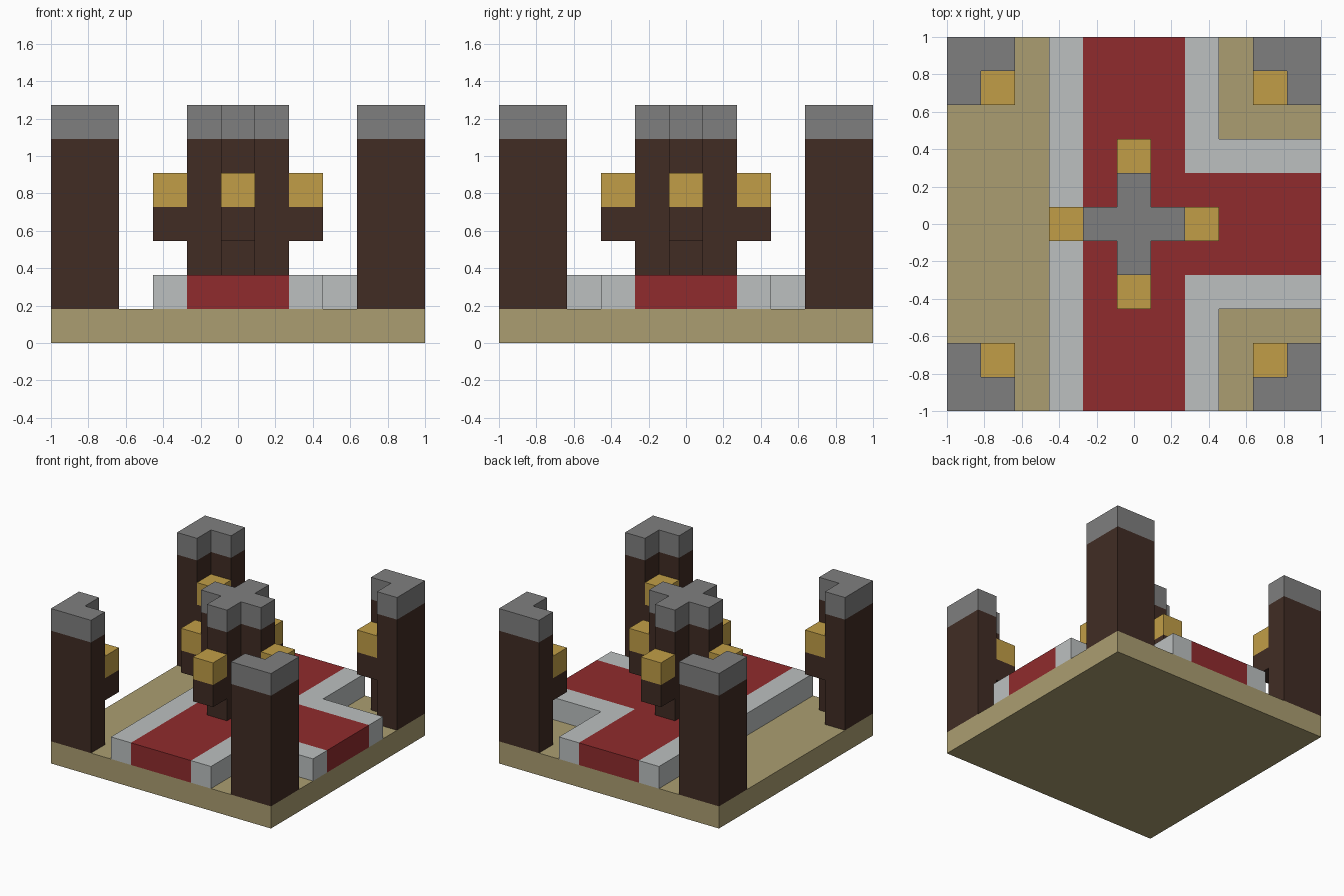
import bpy
import bmesh

if "Cube" in bpy.data.objects:
    bpy.data.objects.remove(bpy.data.objects["Cube"], do_unlink=True)

U = 2 / 11  # size of one block


def linear(c):
    c /= 255
    return c / 12.92 if c <= 0.04045 else ((c + 0.055) / 1.055) ** 2.4


def material(name, *rgb):
    m = bpy.data.materials.new(name)
    m.use_nodes = True
    colour = (*[linear(c) for c in rgb], 1)
    m.diffuse_color = colour
    m.node_tree.nodes["Principled BSDF"].inputs["Base Color"].default_value = colour
    return m


SAND = material("sand", 171, 158, 113)
RED = material("carpet red", 144, 43, 45)
WHITE = material("pale stone", 188, 192, 192)
WOOD = material("dark wood", 65, 44, 36)
GREY = material("grey stone", 127, 127, 127)
GOLD = material("lamp gold", 193, 158, 71)


def prism(name, outline, bottom, top, mat):
    """Extrude an outline, given in blocks from the centre, between two block levels."""
    bm = bmesh.new()
    face = bm.faces.new([bm.verts.new((x * U, y * U, bottom * U)) for x, y in outline])
    new = bmesh.ops.extrude_face_region(bm, geom=[face])["geom"]
    verts = [v for v in new if isinstance(v, bmesh.types.BMVert)]
    bmesh.ops.translate(bm, verts=verts, vec=(0, 0, (top - bottom) * U))
    bmesh.ops.recalc_face_normals(bm, faces=bm.faces)
    mesh = bpy.data.meshes.new(name)
    bm.to_mesh(mesh)
    bm.free()
    mesh.materials.append(mat)
    obj = bpy.data.objects.new(name, mesh)
    bpy.context.collection.objects.link(obj)
    return obj


def rect(x0, y0, x1, y1):
    return [(x0, y0), (x1, y0), (x1, y1), (x0, y1)]


def pillar(name, outline, bottom):
    prism(name + "_shaft", outline, bottom, 6, WOOD)
    prism(name + "_cap", outline, 6, 7, GREY)


def lamp(name, x, y):
    cell = rect(x - .5, y - .5, x + .5, y + .5)
    prism(name + "_bracket", cell, 3, 4, WOOD)
    prism(name + "_lamp", cell, 4, 5, GOLD)


# Ground and T-shaped carpet
E = 5.5
prism("ground", rect(-E, -E, E, E), 0, 1, SAND)
prism("carpet", [(-1.5, -E), (1.5, -E), (1.5, -1.5), (E, -1.5),
                 (E, 1.5), (1.5, 1.5), (1.5, E), (-1.5, E)], 1, 2, RED)

# Pale borders: a straight one and two mirrored corners
prism("right_border", rect(-2.5, -E, -1.5, E), 1, 2, WHITE)
for side, s in (("front", -1), ("back", 1)):
    corner = [(1.5, 1.5), (E, 1.5), (E, 2.5), (2.5, 2.5), (2.5, E), (1.5, E)]
    prism(side + "_left_border", [(x, s * y) for x, y in corner], 1, 2, WHITE)

# Corner pillars, each with a lamp in its inner notch
notched = [(3.5, 4.5), (4.5, 4.5), (4.5, 3.5), (E, 3.5), (E, E), (3.5, E)]
for depth, sy in (("front", -1), ("back", 1)):
    for side, sx in (("right", -1), ("left", 1)):
        name = f"{depth}_{side}_pillar"
        pillar(name, [(sx * x, sy * y) for x, y in notched], 1)
        lamp(name, sx * 4, sy * 4)

# Central cross-shaped pillar with a lamp on each arm
arm = [(.5, .5), (.5, 1.5), (-.5, 1.5)]
cross = []
for _ in range(4):
    cross += arm
    arm = [(-y, x) for x, y in arm]
pillar("centre_pillar", cross, 2)
for side, x, y in (("front", 0, -2), ("back", 0, 2), ("right", -2, 0), ("left", 2, 0)):
    lamp("centre_" + side, x, y)
